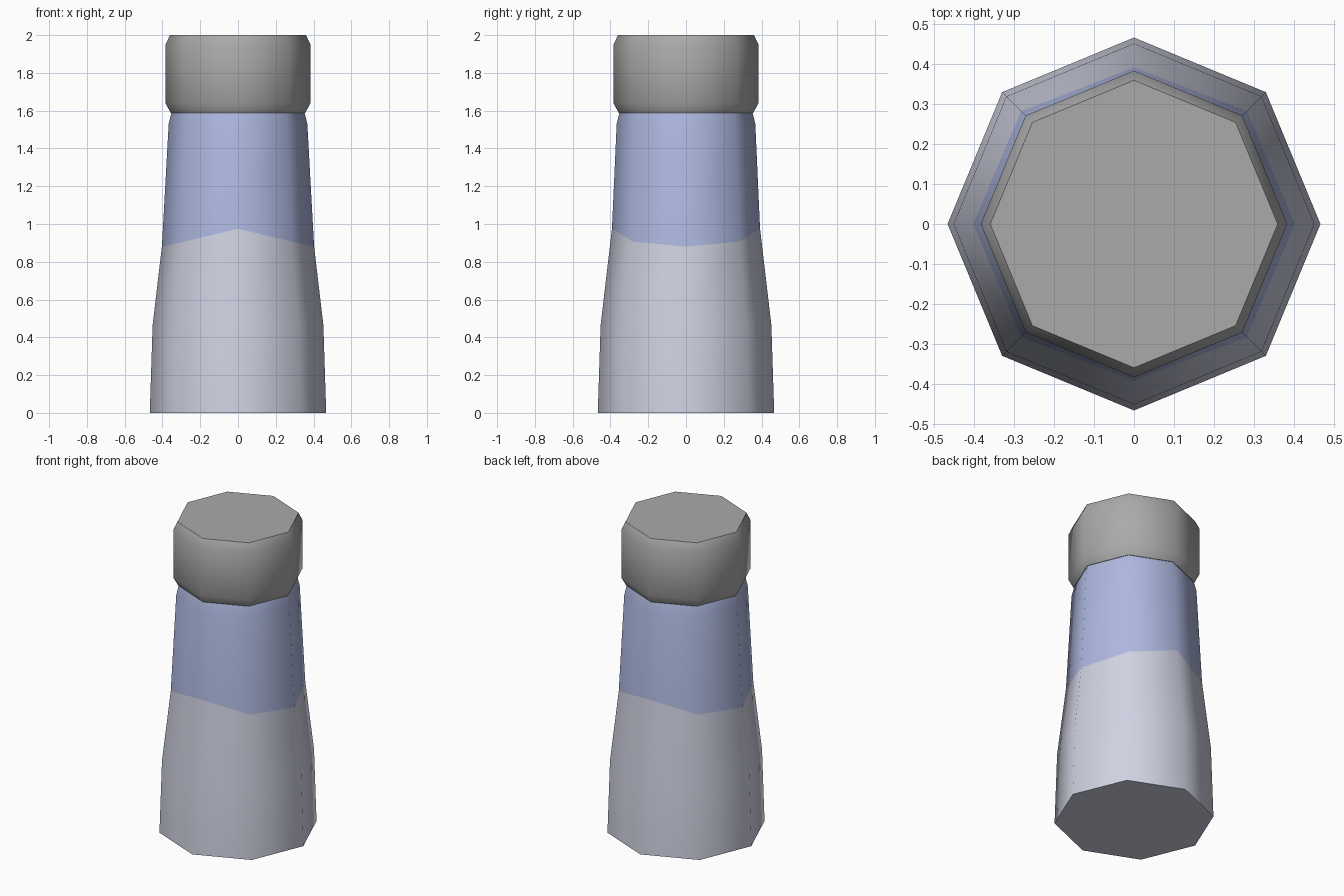
import bpy, bmesh, math

if "Cube" in bpy.data.objects:
    bpy.data.objects.remove(bpy.data.objects["Cube"])

SIDES = 8


def material(name, rgb):
    m = bpy.data.materials.new(name)
    m.diffuse_color = (*rgb, 1.0)
    m.use_nodes = True
    m.node_tree.nodes["Principled BSDF"].inputs["Base Color"].default_value = m.diffuse_color
    return m


pale = material("pale_lilac_grey", (0.63, 0.645, 0.76))
blue = material("soft_blue", (0.423, 0.479, 0.745))
grey = material("mid_grey", (0.402, 0.402, 0.402))


def lathe(name, profile, mats, split=99):
    """Octagonal loft; profile entries map the corner number to (radius, height).
    Bands from ring number 'split' upwards take the second material."""
    bm = bmesh.new()
    rings = []
    for point in profile:
        ring = []
        for i in range(SIDES):
            r, z = point(i)
            a = 2 * math.pi * i / SIDES
            ring.append(bm.verts.new((r * math.cos(a), r * math.sin(a), z)))
        rings.append(ring)
    for k, (lo, hi) in enumerate(zip(rings, rings[1:])):
        for i in range(SIDES):
            j = (i + 1) % SIDES
            f = bm.faces.new((lo[i], lo[j], hi[j], hi[i]))
            f.material_index = int(k >= split)
    bm.faces.new(rings[0][::-1])
    top = bm.faces.new(rings[-1])
    top.material_index = len(mats) - 1
    bm.normal_update()
    mesh = bpy.data.meshes.new(name)
    bm.to_mesh(mesh)
    bm.free()
    for m in mats:
        mesh.materials.append(m)
    ob = bpy.data.objects.new(name, mesh)
    bpy.context.collection.objects.link(ob)
    bpy.ops.object.select_all(action='DESELECT')
    ob.select_set(True)
    bpy.context.view_layer.objects.active = ob
    bpy.ops.object.shade_smooth_by_angle(angle=math.radians(55))
    return ob


def level(r, z):
    return lambda i: (r, z)


# Wavy colour border: low at the sides, high at front and back
def wave(i):
    return {0: (0.403, 0.88), 2: (0.392, 0.975)}.get(i % 4, (0.40, 0.907))


# Body: pale lower part, blue upper part
lathe("shaker_body",
      [level(0.467, 0.0), level(0.452, 0.465), wave,
       level(0.367, 1.53), level(0.352, 1.59)],
      [pale, blue], split=2)

# Cap with bevelled rims
lathe("shaker_cap",
      [level(0.356, 1.588), level(0.384, 1.64),
       level(0.384, 1.95), level(0.36, 2.0)],
      [grey])
